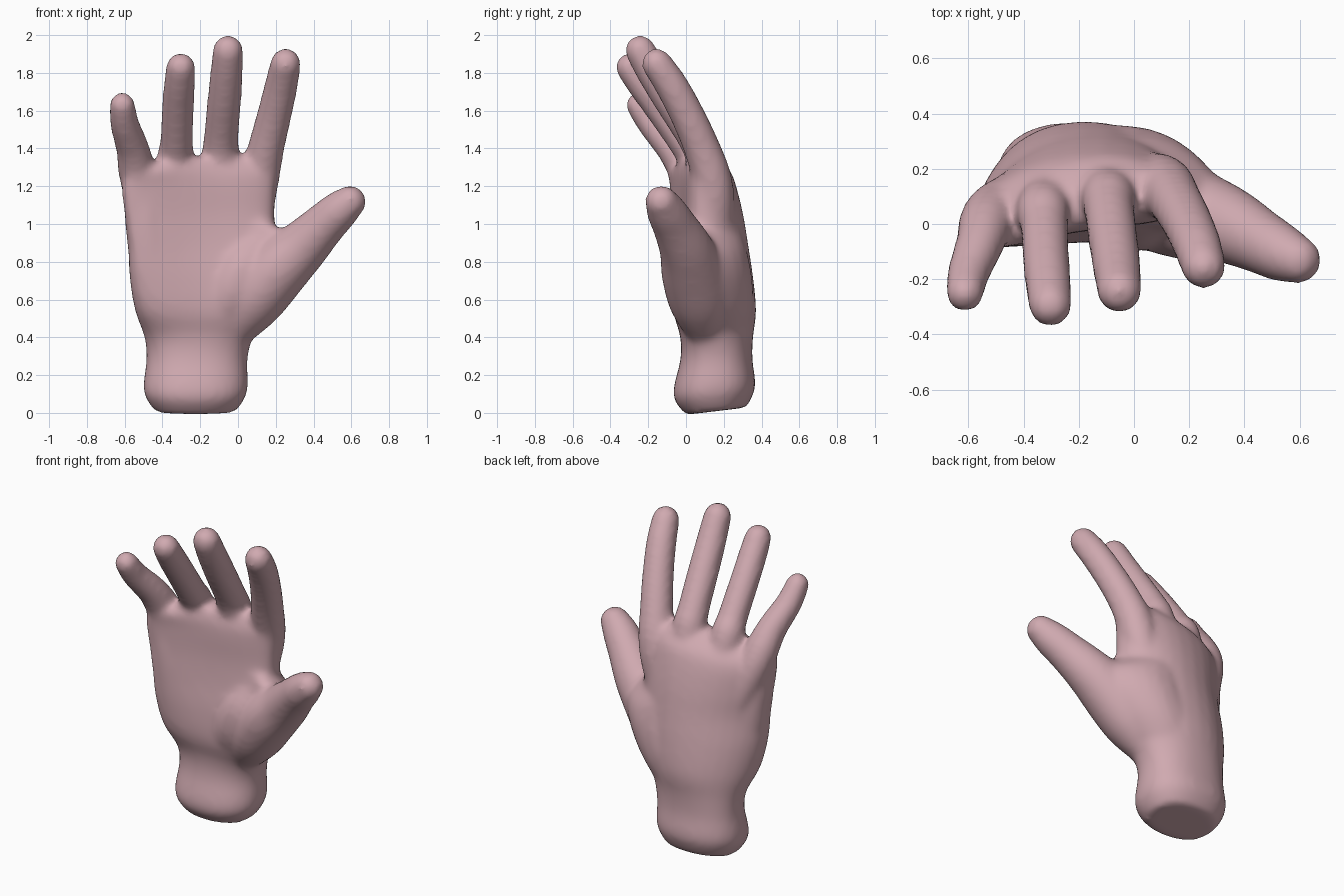
import bpy, bmesh, math
from mathutils import Vector

skin = bpy.data.materials.new("dusty pink skin")
skin.diffuse_color = (0.63, 0.4, 0.435, 1)

bm = bmesh.new()
N = 32


def loft(rings):
    """Skin a closed tube through equal-length rings and cap both ends."""
    loops = [[bm.verts.new(p) for p in r] for r in rings]
    for a, b in zip(loops, loops[1:]):
        for i in range(N):
            j = (i + 1) % N
            bm.faces.new((a[i], a[j], b[j], b[i]))
    bm.faces.new(loops[0][::-1])
    bm.faces.new(loops[-1])


def smooth_rows(rows, steps=4):
    """Interpolate rows of numbers with a flowing curve."""
    out = []
    for k in range(len(rows) - 1):
        four = [rows[max(k - 1, 0)], rows[k], rows[k + 1], rows[min(k + 2, len(rows) - 1)]]
        for s in range(steps):
            t = s / steps
            out.append([0.5 * (2 * b + (c - a) * t + (2 * a - 5 * b + 4 * c - d) * t * t
                               + (3 * b - a - 3 * c + d) * t ** 3)
                        for a, b, c, d in zip(*four)])
    return out + [list(rows[-1])]


def power(v, e):
    return math.copysign(abs(v) ** e, v)


def palm_ring(z, x0, x1, yf, yb, arch, tilt=0, slope=0):
    """Rounded section, arched towards the palm and tilted to the little finger."""
    ring = []
    for i in range(N):
        a = math.tau * i / N
        u, v = power(math.cos(a), 0.87), power(math.sin(a), 0.87)
        x = (x0 + x1) / 2 + u * (x1 - x0) / 2
        y = (yf + yb) / 2 + v * (yb - yf) / 2 - arch * u * u + tilt * u
        ring.append((x, y, z + slope * y))
    return ring


def digit(points):
    """Tapering tube through (x, y, z, radius) points with a domed tip."""
    points = smooth_rows(points)
    c = [Vector(p[:3]) for p in points]
    r = [p[3] for p in points]
    rings = []

    def ring(centre, d, rad):
        side = (Vector((1, 0, 0)) - d * d.x).normalized()
        up = d.cross(side)
        rings.append([centre + side * rad * math.cos(math.tau * i / N)
                      + up * rad * math.sin(math.tau * i / N) for i in range(N)])

    for i in range(len(c)):
        d = (c[min(i + 1, len(c) - 1)] - c[max(i - 1, 0)]).normalized()
        ring(c[i], d, r[i])
    for deg in (25, 50, 72):
        t = math.radians(deg)
        ring(c[-1] + d * r[-1] * math.sin(t), d, r[-1] * math.cos(t))
    loft(rings)


# wrist and palm: z, left, right, palm side, back, arch, tilt, slope
loft([palm_ring(*row) for row in smooth_rows((
    (-0.01, -0.44, -0.01, 0.00, 0.32, 0.00, 0.00, 0.12),
    (0.10, -0.50, 0.05, -0.068, 0.367, 0.00, 0.00, 0.10),
    (0.28, -0.485, 0.05, -0.03, 0.352, 0.00, 0.00, 0.00),
    (0.40, -0.495, 0.08, -0.03, 0.355, 0.02, 0.00, 0.00),
    (0.54, -0.545, 0.16, -0.065, 0.372, 0.07, 0.01, 0.00),
    (0.72, -0.575, 0.20, -0.062, 0.355, 0.09, 0.03, 0.00),
    (0.90, -0.58, 0.20, -0.04, 0.325, 0.10, 0.05, 0.00),
    (1.05, -0.60, 0.195, -0.03, 0.297, 0.09, 0.06, 0.00),
    (1.20, -0.615, 0.20, -0.03, 0.258, 0.08, 0.065, 0.00),
    (1.28, -0.56, 0.20, -0.02, 0.225, 0.08, 0.07, 0.00),
    (1.35, -0.33, 0.15, 0.02, 0.17, 0.03, 0.04, 0.00)))])

# back of the hand sweeping down into the thumb: z, left, right, palm side, back, arch
loft([palm_ring(*row) for row in smooth_rows((
    (0.40, -0.35, 0.07, 0.00, 0.33, 0.03),
    (0.56, -0.35, 0.22, -0.02, 0.358, 0.09),
    (0.72, -0.35, 0.34, -0.02, 0.35, 0.15),
    (0.84, -0.35, 0.36, -0.01, 0.327, 0.155),
    (0.93, -0.35, 0.28, 0.00, 0.305, 0.14),
    (1.02, -0.35, 0.16, 0.02, 0.275, 0.09)))])

# little, ring, middle and index fingers
digit([(-0.42, 0.13, 0.90, 0.07), (-0.50, 0.06, 1.14, 0.095), (-0.535, 0.005, 1.28, 0.099),
       (-0.558, -0.07, 1.40, 0.088), (-0.60, -0.18, 1.53, 0.077),
       (-0.613, -0.25, 1.63, 0.069)])
digit([(-0.30, 0.16, 0.95, 0.08), (-0.328, 0.06, 1.32, 0.098),
       (-0.325, -0.005, 1.43, 0.088), (-0.318, -0.14, 1.62, 0.085),
       (-0.31, -0.23, 1.74, 0.083), (-0.303, -0.295, 1.83, 0.078)])
digit([(-0.12, 0.18, 0.95, 0.08), (-0.095, 0.105, 1.32, 0.10),
       (-0.09, 0.05, 1.45, 0.092), (-0.072, -0.085, 1.66, 0.09),
       (-0.06, -0.18, 1.81, 0.086), (-0.053, -0.243, 1.92, 0.081)])
digit([(0.02, 0.17, 0.85, 0.08), (0.08, 0.15, 1.10, 0.108), (0.115, 0.135, 1.25, 0.105),
       (0.148, 0.085, 1.40, 0.097), (0.188, 0.015, 1.56, 0.092),
       (0.228, -0.075, 1.73, 0.088), (0.252, -0.155, 1.85, 0.081)])

# thumb with its fleshy base
digit([(-0.06, 0.12, 0.40, 0.10), (0.06, 0.08, 0.58, 0.165),
       (0.19, 0.04, 0.74, 0.17), (0.33, 0.00, 0.87, 0.143),
       (0.45, -0.06, 0.99, 0.118), (0.535, -0.105, 1.07, 0.105),
       (0.592, -0.13, 1.118, 0.088)])

# pad of the palm beside the thumb
digit([(-0.12, 0.08, 0.42, 0.09), (-0.05, 0.07, 0.60, 0.155),
       (0.03, 0.06, 0.76, 0.155), (0.10, 0.07, 0.88, 0.11)])

# muscle along the little finger edge
digit([(-0.36, 0.10, 0.42, 0.09), (-0.42, 0.055, 0.58, 0.12), (-0.45, 0.04, 0.78, 0.122),
       (-0.485, 0.025, 1.00, 0.112), (-0.505, 0.02, 1.16, 0.10)])

bmesh.ops.recalc_face_normals(bm, faces=bm.faces)
mesh = bpy.data.meshes.new("hand")
bm.to_mesh(mesh)
bm.free()
hand = bpy.data.objects.new("hand", mesh)
bpy.context.collection.objects.link(hand)
mesh.materials.append(skin)

# fuse the parts into one continuous skin and soften the creases
fuse = hand.modifiers.new("fuse", 'REMESH')
fuse.mode = 'VOXEL'
fuse.voxel_size = 0.018
fuse.use_smooth_shade = True
soften = hand.modifiers.new("soften", 'SMOOTH')
soften.factor = 0.5
soften.iterations = 12
